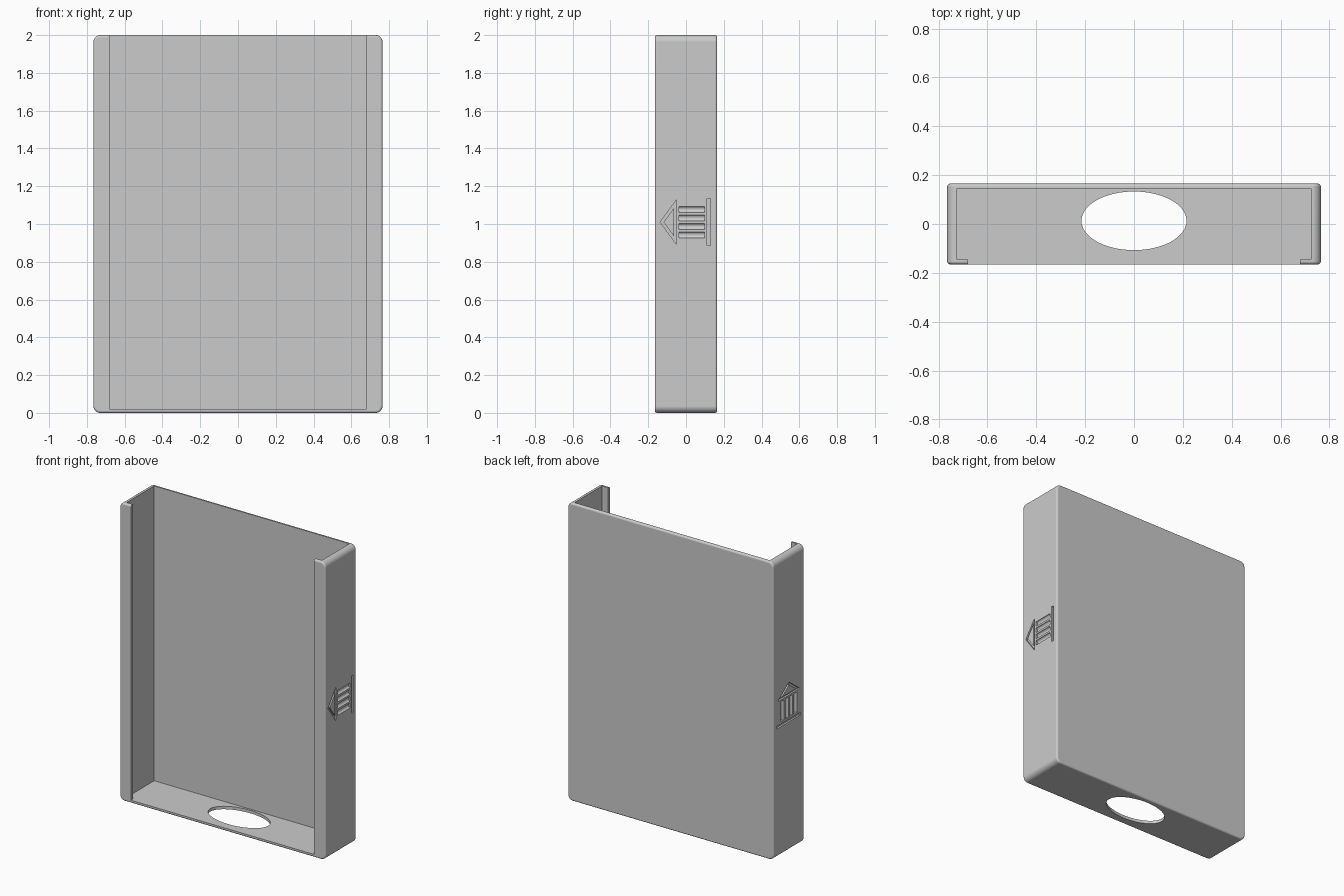
import bpy, bmesh, math
from mathutils import Matrix, Vector

if "Cube" in bpy.data.objects:
    bpy.data.objects.remove(bpy.data.objects["Cube"], do_unlink=True)

HALF_W, HALF_D, HEIGHT = 0.765, 0.165, 2.0


def new_object(name, bm):
    bmesh.ops.recalc_face_normals(bm, faces=bm.faces)
    mesh = bpy.data.meshes.new(name)
    bm.to_mesh(mesh)
    bm.free()
    obj = bpy.data.objects.new(name, mesh)
    bpy.context.collection.objects.link(obj)
    return obj


def add_box(bm, low, high):
    low, high = Vector(low), Vector(high)
    matrix = Matrix.Translation((low + high) / 2) @ Matrix.Diagonal((high - low).to_4d())
    bmesh.ops.create_cube(bm, size=1, matrix=matrix)


def loft(bm, loops, closed=False):
    """Join rings of points into a solid; a closed loft needs no caps."""
    rings = [[bm.verts.new(p) for p in loop] for loop in loops]
    pairs = list(zip(rings, rings[1:])) + ([(rings[-1], rings[0])] if closed else [])
    for a, b in pairs:
        for i in range(len(a)):
            j = (i + 1) % len(a)
            bm.faces.new((a[i], a[j], b[j], b[i]))
    if not closed:
        bm.faces.new(rings[0])
        bm.faces.new(rings[-1])


def cut(target, cutter):
    cutter.hide_render = True
    mod = target.modifiers.new("cut", "BOOLEAN")
    mod.operation, mod.solver, mod.object = "DIFFERENCE", "EXACT", cutter
    bpy.ops.object.modifier_apply(modifier=mod.name)
    bpy.data.objects.remove(cutter, do_unlink=True)


# Outer shell: large corner radius, then a fine edge round front and back
bm = bmesh.new()
add_box(bm, (-HALF_W, -HALF_D, 0), (HALF_W, HALF_D, HEIGHT))
corners = [e for e in bm.edges if abs(e.verts[0].co.y - e.verts[1].co.y) > 0.1]
bmesh.ops.bevel(bm, geom=corners, offset=0.036, segments=6, profile=0.5, affect="EDGES")
rims = [e for e in bm.edges if abs(e.verts[0].co.y - e.verts[1].co.y) < 0.01]
bmesh.ops.bevel(bm, geom=rims, offset=0.012, segments=4, profile=0.5, affect="EDGES")
holder = new_object("open_holder", bm)
bpy.context.view_layer.objects.active = holder
holder.select_set(True)

# Inner cavity, open at the top
bm = bmesh.new()
add_box(bm, (-0.725, -0.145, 0.02), (0.725, 0.146, 3))
cut(holder, new_object("cavity_cutter", bm))

# Front opening between the two side lips
bm = bmesh.new()
add_box(bm, (-0.68, -1, 0.02), (0.68, 0, 3))
cut(holder, new_object("front_cutter", bm))

# Oval hole through the floor
bm = bmesh.new()
oval = Matrix.Translation((0, 0.013, 0)) @ Matrix.Diagonal((0.215, 0.12, 1, 1))
bmesh.ops.create_cone(bm, cap_ends=True, segments=64, radius1=1, radius2=1, depth=0.2, matrix=oval)
cut(holder, new_object("oval_cutter", bm))


def temple_cutter(name, place):
    """Engraved columned building; place maps (across, up, outward) to space."""
    bm = bmesh.new()
    top, deep = 0.02, -0.012
    # Pediment outline
    outer = [(-0.118, 0.05), (0.118, 0.05), (0, 0.137)]
    inner = [(u * 0.63, 0.088 + (v - 0.088) * 0.63) for u, v in outer]
    rings = [(outer, top), (outer, deep), (inner, deep), (inner, top)]
    loft(bm, [[place(u, v, d) for u, v in pts] for pts, d in rings], closed=True)
    # Rounded column grooves
    for i in range(4):
        u0 = (i - 1.5) * 0.045
        ring = [(u0 + 0.016 * math.cos(a), 0.014 * math.sin(a))
                for a in (k * math.tau / 16 for k in range(16))]
        loft(bm, [[place(u, v, d) for u, d in ring] for v in (-0.098, 0.038)])
    # Base step
    base = [(-0.125, -0.13), (0.125, -0.13), (0.125, -0.112), (-0.125, -0.112)]
    loft(bm, [[place(u, v, d) for u, v in base] for d in (top, deep)])
    return new_object(name, bm)


# One engraving lies on its side, the other stands upright
cut(holder, temple_cutter("left_engraving", lambda u, v, d: (HALF_W + d, -v, 1.01 + u)))
cut(holder, temple_cutter("right_engraving", lambda u, v, d: (-HALF_W - d, u, 1.0 + v)))

# Plain grey plastic
grey = bpy.data.materials.new("plain_grey")
grey.use_nodes = True
colour = (0.6, 0.6, 0.6, 1)
grey.diffuse_color = colour
grey.node_tree.nodes["Principled BSDF"].inputs["Base Color"].default_value = colour
holder.data.materials.clear()
holder.data.materials.append(grey)

bpy.ops.object.shade_smooth_by_angle(angle=math.radians(35))
weighted = holder.modifiers.new("even_shading", "WEIGHTED_NORMAL")
weighted.keep_sharp = True
